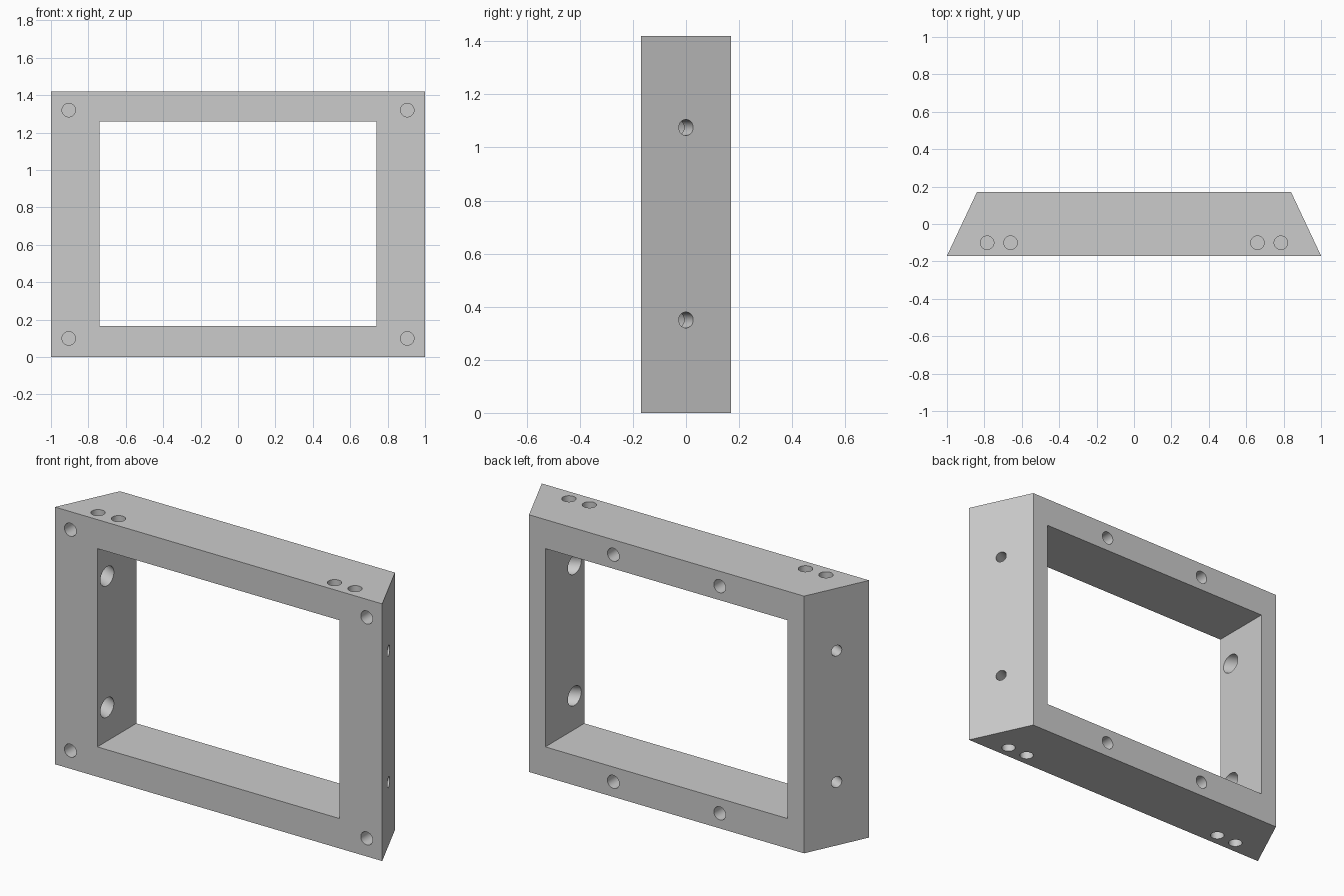
import bpy
import bmesh
import math
from mathutils import Vector

if "Cube" in bpy.data.objects:
    bpy.data.objects.remove(bpy.data.objects["Cube"])

FRONT, BACK = -0.17, 0.17
HEIGHT = 1.42
SIDES = (-1, 1)

grey = bpy.data.materials.new("plain grey")
grey.use_nodes = True
colour = (0.6, 0.6, 0.6, 1)
grey.diffuse_color = colour
grey.node_tree.nodes["Principled BSDF"].inputs["Base Color"].default_value = colour


def make_object(name, bm):
    bmesh.ops.recalc_face_normals(bm, faces=bm.faces)
    mesh = bpy.data.meshes.new(name)
    bm.to_mesh(mesh)
    bm.free()
    mesh.materials.append(grey)
    obj = bpy.data.objects.new(name, mesh)
    bpy.context.collection.objects.link(obj)
    return obj


def prism(name, outline, z0, z1):
    bm = bmesh.new()
    face = bm.faces.new([bm.verts.new((x, y, z0)) for x, y in outline])
    top = bmesh.ops.extrude_face_region(bm, geom=[face])["geom"]
    verts = [v for v in top if isinstance(v, bmesh.types.BMVert)]
    bmesh.ops.translate(bm, verts=verts, vec=(0, 0, z1 - z0))
    return make_object(name, bm)


def drill(name, start, direction, radius, begin, end):
    """Cylinder along direction, between two distances from the start point."""
    bm = bmesh.new()
    bmesh.ops.create_cone(bm, cap_ends=True, segments=40, radius1=radius,
                          radius2=radius, depth=end - begin)
    axis = Vector(direction).normalized()
    obj = make_object(name, bm)
    obj.rotation_mode = "QUATERNION"
    obj.rotation_quaternion = axis.to_track_quat("Z", "Y")
    obj.location = Vector(start) + axis * (begin + end) / 2
    return obj


# Body: trapezoid plan, narrower at the back
frame = prism("frame", [(-1, FRONT), (1, FRONT), (0.84, BACK), (-0.84, BACK)],
              0, HEIGHT)

# Rectangular opening
w = 0.74
cutters = [prism("opening_cutter", [(-w, -0.5), (w, -0.5), (w, 0.5), (-w, 0.5)],
                 0.165, 1.26)]

# Blind holes, on the front corners, back rails, top and bottom
DEPTH = 0.1
for s in SIDES:
    for z in (0.1, HEIGHT - 0.1):
        cutters.append(drill("front_hole_cutter", (s * 0.905, FRONT, z),
                             (0, 1, 0), 0.036, -0.05, DEPTH))
    for z in (0.083, HEIGHT - 0.083):
        cutters.append(drill("back_hole_cutter", (s * 0.325, BACK, z),
                             (0, -1, 0), 0.036, -0.05, DEPTH))
    for x in (0.66, 0.785):
        for z, d in ((0, 1), (HEIGHT, -1)):
            cutters.append(drill("rail_hole_cutter", (s * x, -0.1, z),
                                 (0, 0, d), 0.036, -0.05, DEPTH))
    # Counterbored holes square to the slanted sides
    for z in (0.35, 1.075):
        start, inward = (s * 0.92, 0, z), (-s * 0.34, -0.16, 0)
        cutters.append(drill("side_hole_cutter", start, inward, 0.03, -0.05, 0.12))
        cutters.append(drill("counterbore_cutter", start, inward, 0.053, 0.08, 0.26))

for cutter in cutters:
    cutter.hide_render = True
    cutter.hide_viewport = True
    mod = frame.modifiers.new(cutter.name, "BOOLEAN")
    mod.operation = "DIFFERENCE"
    mod.solver = "EXACT"
    mod.object = cutter

# Bake the cuts, then remove the cutters
bpy.context.view_layer.update()
graph = bpy.context.evaluated_depsgraph_get()
frame_mesh = bpy.data.meshes.new_from_object(frame.evaluated_get(graph))
frame.modifiers.clear()
frame.data = frame_mesh
for cutter in cutters:
    bpy.data.objects.remove(cutter)

bpy.ops.object.select_all(action="DESELECT")
frame.select_set(True)
bpy.context.view_layer.objects.active = frame
bpy.ops.object.shade_smooth_by_angle(angle=math.radians(20))
